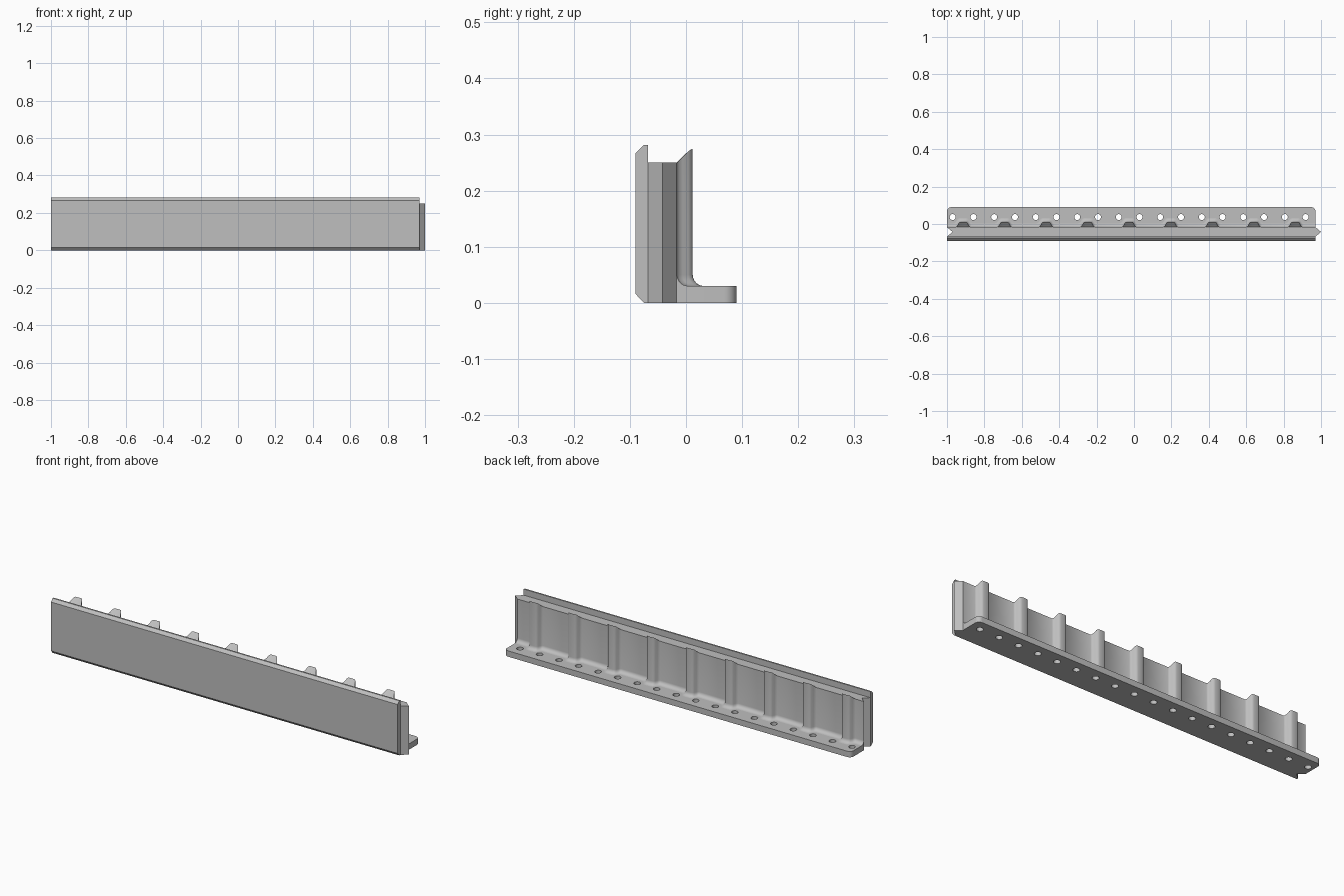
import bpy
import bmesh
import math

if "Cube" in bpy.data.objects:
    bpy.data.objects.remove(bpy.data.objects["Cube"])

LEFT, RIGHT = -1.0, 0.97          # ends of the panel body
BACK = -0.016                     # rear plane of the wall
WALL_TOP, FLANGE_TOP = 0.25, 0.03
PITCH, FIRST_RIB, RIBS = 0.222, -0.914, 9

grey = bpy.data.materials.new("light grey")
grey.use_nodes = True
colour = (0.52, 0.52, 0.52, 1)
grey.diffuse_color = colour
grey.node_tree.nodes["Principled BSDF"].inputs["Base Color"].default_value = colour


def finish(name, bm, angle=40):
    bmesh.ops.recalc_face_normals(bm, faces=bm.faces)
    mesh = bpy.data.meshes.new(name)
    bm.to_mesh(mesh)
    bm.free()
    mesh.materials.append(grey)
    obj = bpy.data.objects.new(name, mesh)
    bpy.context.collection.objects.link(obj)
    bpy.ops.object.select_all(action="DESELECT")
    obj.select_set(True)
    bpy.context.view_layer.objects.active = obj
    bpy.ops.object.shade_smooth_by_angle(angle=math.radians(angle))
    return obj


def prism(points, shift):
    bm = bmesh.new()
    face = bm.faces.new([bm.verts.new(p) for p in points])
    new = bmesh.ops.extrude_face_region(bm, geom=[face])["geom"]
    bmesh.ops.translate(bm, vec=shift, verts=[g for g in new if isinstance(g, bmesh.types.BMVert)])
    return bm


# Front plate with chamfered top and bottom edges
section = [(-0.068, 0), (-0.075, 0), (-0.09, 0.016), (-0.09, 0.267), (-0.076, 0.281), (-0.068, 0.281)]
finish("front_plate", prism([(LEFT, y, z) for y, z in section], (RIGHT - LEFT, 0, 0)), 20)

# Core wall with a groove at one end and a matching tongue at the other
core_back, mid = BACK - 0.001, -0.042
plan = [(LEFT, -0.068), (RIGHT, -0.068), (1, mid), (RIGHT, core_back), (LEFT, core_back), (LEFT + 0.03, mid)]
finish("core_wall", prism([(x, y, 0) for x, y in plan], (0, 0, WALL_TOP)), 20)

# Foot flange with rounded rear corners
radius, rear = 0.022, 0.09
outline = [(LEFT, core_back), (RIGHT, core_back)]
for cx, start in ((RIGHT - radius, 0), (LEFT + radius, 90)):
    for i in range(9):
        a = math.radians(start + i * 90 / 8)
        outline.append((cx + radius * math.cos(a), rear - radius + radius * math.sin(a)))
flange = finish("foot_flange", prism([(x, y, 0) for x, y in outline], (0, 0, FLANGE_TOP)))

# Bolt holes through the flange
bm = bmesh.new()
for i in range(RIBS * 2):
    made = bmesh.ops.create_cone(bm, cap_ends=True, segments=24, radius1=0.016, radius2=0.016, depth=0.1)
    bmesh.ops.translate(bm, vec=(FIRST_RIB + (i - 0.5) * PITCH / 2, 0.037, 0.015), verts=made["verts"])
cutter = finish("hole_cutter", bm)
cutter.hide_render = True
mod = flange.modifiers.new("holes", "BOOLEAN")
mod.object = cutter
mod.operation = "DIFFERENCE"
mod.solver = "EXACT"
bpy.context.view_layer.objects.active = flange
cutter.select_set(False)
flange.select_set(True)
bpy.ops.object.modifier_apply(modifier="holes")
bpy.data.objects.remove(cutter)
bpy.ops.object.shade_smooth_by_angle(angle=math.radians(40))

# Ribbed rear skin, flowing into the flange through a fillet
half = [(-0.040, 0), (-0.034, 0.003), (-0.029, 0.010), (-0.024, 0.020), (-0.019, 0.026), (-0.012, 0.028)]
rib = half + [(-u, h) for u, h in reversed(half)]


def rear_path(offset):
    path = [(LEFT, BACK + offset)]
    for i in range(RIBS):
        cx = FIRST_RIB + i * PITCH
        path += [(cx + u * (1 + 14 * offset), BACK + h + offset) for u, h in rib]
    return path + [(RIGHT, BACK + offset)]


bm = bmesh.new()
rows = []
fillet = 0.02
for i in range(7):
    a = math.radians(i * 15)
    rows.append([bm.verts.new((x, y, FLANGE_TOP + fillet * (1 - math.cos(a))))
                 for x, y in rear_path(fillet * (1 - math.sin(a)))])
# Rib tops slope up and back from the wall top
rows.append([bm.verts.new((x, y, min(WALL_TOP + y - BACK, 0.274))) for x, y in rear_path(0)])
rows.append([bm.verts.new((x, core_back, WALL_TOP)) for x, y in rear_path(0)])
for low, high in zip(rows, rows[1:]):
    for j in range(len(low) - 1):
        bm.faces.new((low[j], low[j + 1], high[j + 1], high[j]))
# End caps of the fillet
for end, x in ((0, LEFT), (-1, RIGHT)):
    corner = bm.verts.new((x, core_back, FLANGE_TOP))
    bm.faces.new([row[end] for row in rows] + [corner])
finish("ribbed_back", bm)
